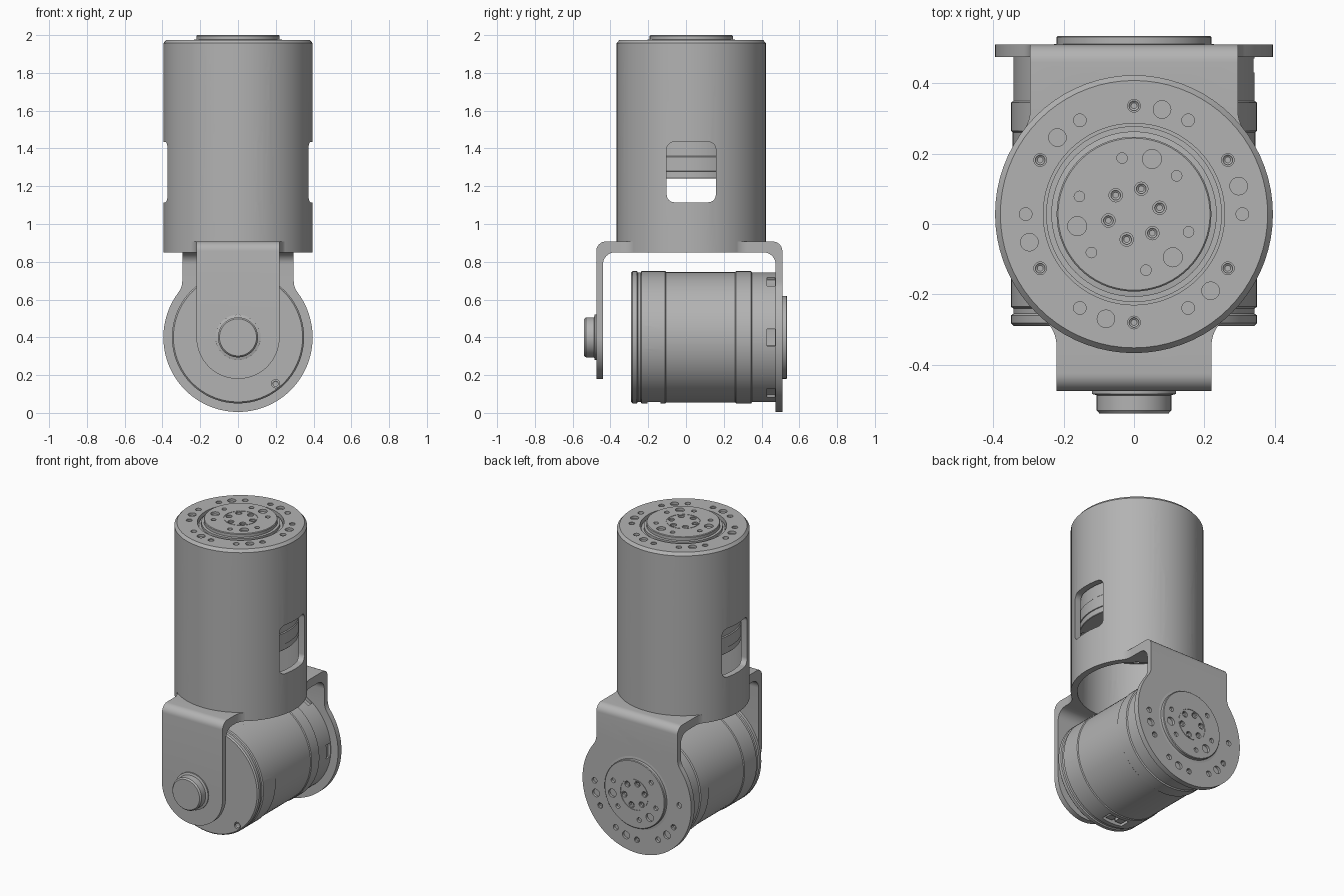
import bpy, bmesh
from math import sin, cos, pi, radians, degrees, sqrt, atan2
from mathutils import Matrix, Euler

if "Cube" in bpy.data.objects:
    bpy.data.objects.remove(bpy.data.objects["Cube"])

GRAY = bpy.data.materials.new("machined gray")
GRAY.use_nodes = True
GRAY.diffuse_color = (0.45, 0.45, 0.45, 1)
GRAY.node_tree.nodes["Principled BSDF"].inputs["Base Color"].default_value = (0.45, 0.45, 0.45, 1)

# Frames: local z points out of each drive's output face
CY, AXIS_Z = 0.028, 0.4
UPPER = Matrix.Translation((0, CY, 1.94))
LOWER = Matrix.Translation((0, 0.475, AXIS_Z)) @ Euler((-pi / 2, pi, 0)).to_matrix().to_4x4()
FRONT = Matrix.Translation((0, -0.475, AXIS_Z)) @ Matrix.Rotation(pi / 2, 4, "X")
ALONG_X = Matrix(((0, 0, 1, 0), (1, 0, 0, 0), (0, 1, 0, 0), (0, 0, 0, 1)))
ALONG_Y = Matrix(((1, 0, 0, 0), (0, 0, 1, 0), (0, 1, 0, 0), (0, 0, 0, 1)))
PARTS = []


def make(name, bm, frame=Matrix()):
    bm.transform(frame)
    bmesh.ops.recalc_face_normals(bm, faces=bm.faces)
    mesh = bpy.data.meshes.new(name)
    bm.to_mesh(mesh)
    bm.free()
    mesh.materials.append(GRAY)
    ob = bpy.data.objects.new(name, mesh)
    bpy.context.collection.objects.link(ob)
    PARTS.append(ob)
    return ob


def boolean(ob, bm, frame=Matrix(), op="DIFFERENCE"):
    tool = make("cutter", bm, frame)
    tool.hide_render = True
    PARTS.remove(tool)
    mod = ob.modifiers.new("cut", "BOOLEAN")
    mod.operation, mod.object, mod.solver = op, tool, "EXACT"
    bpy.context.view_layer.objects.active = ob
    bpy.ops.object.modifier_apply(modifier=mod.name)
    bpy.data.objects.remove(tool)


def lathe(profile, closed=False, steps=72):
    bm = bmesh.new()
    vs = [bm.verts.new((r, 0, z)) for r, z in profile]
    es = [bm.edges.new(p) for p in zip(vs, vs[1:])]
    if closed:
        es.append(bm.edges.new((vs[-1], vs[0])))
    bmesh.ops.spin(bm, geom=vs + es, cent=(0, 0, 0), axis=(0, 0, 1), angle=2 * pi, steps=steps)
    bmesh.ops.remove_doubles(bm, verts=bm.verts, dist=1e-5)
    return bm


def rod(r, z0, z1):
    return lathe([(0, z0), (r, z0), (r, z1), (0, z1)])


def prism(points, lo, hi):
    clean = [p for i, p in enumerate(points)
             if abs(p[0] - points[i - 1][0]) + abs(p[1] - points[i - 1][1]) > 1e-5]
    bm = bmesh.new()
    face = bm.faces.new([bm.verts.new((x, y, lo)) for x, y in clean])
    out = bmesh.ops.extrude_face_region(bm, geom=[face])["geom"]
    bmesh.ops.translate(bm, verts=[g for g in out if isinstance(g, bmesh.types.BMVert)],
                        vec=(0, 0, hi - lo))
    return bm


def arc(cx, cy, r, a0, a1, n=8):
    angles = [radians(a0 + (a1 - a0) * i / n) for i in range(n + 1)]
    return [(cx + r * cos(a), cy + r * sin(a)) for a in angles]


def rounded_rect(cx, cy, w, h, r):
    pts = []
    for k, (sx, sy) in enumerate(((1, 1), (-1, 1), (-1, -1), (1, -1))):
        pts += arc(cx + sx * (w - r), cy + sy * (h - r), r, 90 * k, 90 * k + 90)
    return pts


def neck_height(w, r, f):
    return sqrt((r + f) ** 2 - (w + f) ** 2)


def keyhole(w, r, f, length):
    """Disc with a straight tongue, blended by fillets of radius f."""
    dy = neck_height(w, r, f)
    phi = degrees(atan2(dy, w + f))
    half = [(w, length)] + arc(w + f, dy, f, 180, 180 + phi) + arc(0, 0, r, phi, -90, 40)
    return half + [(-x, y) for x, y in reversed(half[:-1])]


def ring_points(count, start, radius):
    for k in range(count):
        a = radians(start + 360 * k / count)
        yield radius * cos(a), radius * sin(a)


def holes(specs, z, depth=0.016):
    bm = bmesh.new()
    for count, start, radius, r in specs:
        for x, y in ring_points(count, start, radius):
            bmesh.ops.create_cone(bm, cap_ends=True, segments=20, radius1=r, radius2=r,
                                  depth=2 * depth, matrix=Matrix.Translation((x, y, z)))
    return bm


def screws(name, specs, z, frame):
    bm = bmesh.new()
    for count, start, radius, r in specs:
        for x, y in ring_points(count, start, radius):
            made = bmesh.ops.create_cone(bm, cap_ends=True, segments=18, radius1=r, radius2=r,
                                         depth=0.012, matrix=Matrix.Translation((x, y, z)))
            faces = {f for v in made["verts"] for f in v.link_faces if len(f.verts) > 4}
            bmesh.ops.inset_individual(bm, faces=list(faces), thickness=r * 0.4, depth=-0.004)
    make(name, bm, frame)


# Bolt patterns: count, first angle, circle radius, hole radius
FLANGE = [(6, 30, 0.308, 0.018), (6, 0, 0.308, 0.018), (6, 15, 0.308, 0.025)]
OUTPUT = [(3, 72, 0.165, 0.027), (6, 42, 0.163, 0.015), (6, 14, 0.075, 0.019)]


def drive(label, frame, tail):
    """Cylindrical motor with stepped case, output disc, bolts and edge notches."""
    case = tail + [(0.35, -0.585), (0.345, -0.58), (0.345, -0.215), (0.35, -0.21),
                   (0.35, -0.13), (0.343, -0.125), (0.343, 0), (0.25, 0), (0.25, 0.018),
                   (0.235, 0.018), (0.235, 0.035), (0.22, 0.037), (0.22, 0.056),
                   (0.216, 0.06), (0, 0.06)]
    end = tail[0][1]
    ob = make(label + "_motor", lathe(case), frame)
    boolean(ob, holes(OUTPUT, 0.06), frame)
    boolean(ob, lathe([(0.098, 0.057), (0.102, 0.057), (0.102, 0.07), (0.098, 0.07)], True), frame)
    boolean(ob, holes([(4, 51, 0.316, 0.022)], end), frame)
    for k in range(6):
        notch = prism(rounded_rect(0.35, 0, 0.025, 0.045, 0.004), -0.045, -0.005)
        boolean(ob, notch, frame @ Matrix.Rotation(k * pi / 3, 4, "Z"))
    screws(label + "_output_screws", [(6, 14, 0.075, 0.014)], 0.049, frame)
    screws(label + "_flange_screws", [(6, 30, 0.308, 0.014)], 0.024, frame)
    screws(label + "_end_screws", [(4, 51, 0.316, 0.016)], end + 0.011, frame)
    return ob


lower = drive("lower", LOWER, [(0, -0.765), (0.342, -0.765), (0.35, -0.757), (0.35, -0.735),
                               (0.343, -0.73), (0.343, -0.715), (0.35, -0.71)])
drive("upper", UPPER, [(0, -0.7), (0.342, -0.7), (0.345, -0.697), (0.345, -0.662), (0.35, -0.66)])

# Cable slot on the left side and sockets under the lower motor
boolean(lower, prism(rounded_rect(-0.2, AXIS_Z, 0.014, 0.065, 0.013), 0.335, 0.4), ALONG_X)
boolean(lower, prism(rounded_rect(0, -0.17, 0.075, 0.035, 0.008), 0, 0.08))
for x in (-0.035, 0.035):
    make("lower_socket", prism(rounded_rect(x, -0.17, 0.025, 0.022, 0.004), 0.062, 0.09))

# Tubular housing with closed top, vents and windows
housing = make("housing_tube", lathe([(0.355, 0.85), (0.395, 0.85), (0.395, 1.957), (0.38, 1.975),
                                      (0.258, 1.975), (0.258, 1.94), (0.355, 1.94)], True))
housing.data.transform(Matrix.Translation((0, CY, 0)))
boolean(housing, prism(rounded_rect(0, 1.275, 0.13, 0.16, 0.04), -1, 1), ALONG_Y)
boolean(housing, prism(rounded_rect(CY, 1.275, 0.13, 0.16, 0.04), -1, 1), ALONG_X)
for z in (1.615, 1.77):
    boolean(housing, prism(rounded_rect(0, z, 0.19, 0.045, 0.0449), -1, 1), ALONG_Y)
boolean(housing, holes(FLANGE, 0.035), UPPER)


# Yoke arms: bent sheet trimmed to a round-ended outline, with filleted roots
def arm(name, side, reach, w, r):
    top, under, thick = 0.907, 0.85, 0.035
    root = neck_height(w, 0.394, 0.1)
    inner = reach - thick
    bend = ([(root, top)] + arc(reach - 0.05, top - 0.05, 0.05, 90, 0) + [(reach, -0.1), (inner, -0.1)]
            + arc(inner - 0.065, under - 0.065, 0.065, 0, 90) + [(root, under)])
    ob = make(name, prism([(CY + side * d, z) for d, z in bend], -0.6, 0.6), ALONG_X)
    outline = keyhole(w, r, 0.1 if r > w else 0, 0.7)
    boolean(ob, prism([(x, z + AXIS_Z) for x, z in outline], -1, 1), ALONG_Y, "INTERSECT")
    bore = Matrix.Translation((0, CY, 0))
    boolean(ob, rod(0.385, 0.8, 1), bore)
    plate = keyhole(w, 0.394, 0.1, root)
    fillet = make(name + "_root", prism([(x, CY + side * y) for x, y in plate], under, top))
    boolean(fillet, rod(0.385, 0.8, 1), bore)
    return ob


arm("front_arm", -1, 0.503, 0.22, 0.22)
back = arm("back_arm", 1, 0.482, 0.295, 0.395)
boolean(back, rod(0.258, -0.1, 0.1), LOWER)
boolean(back, holes(FLANGE, 0.035), LOWER)

# Pivot cap on the front arm
make("pivot_cap", lathe([(0, -0.02), (0.12, -0.02), (0.12, 0.008), (0.106, 0.012), (0.106, 0.055),
                         (0.098, 0.064), (0, 0.064)]), FRONT)

# Smooth round walls, keep edges sharp
bpy.ops.object.select_all(action="DESELECT")
for ob in PARTS:
    ob.select_set(True)
bpy.context.view_layer.objects.active = PARTS[0]
bpy.ops.object.shade_smooth_by_angle(angle=radians(30))
